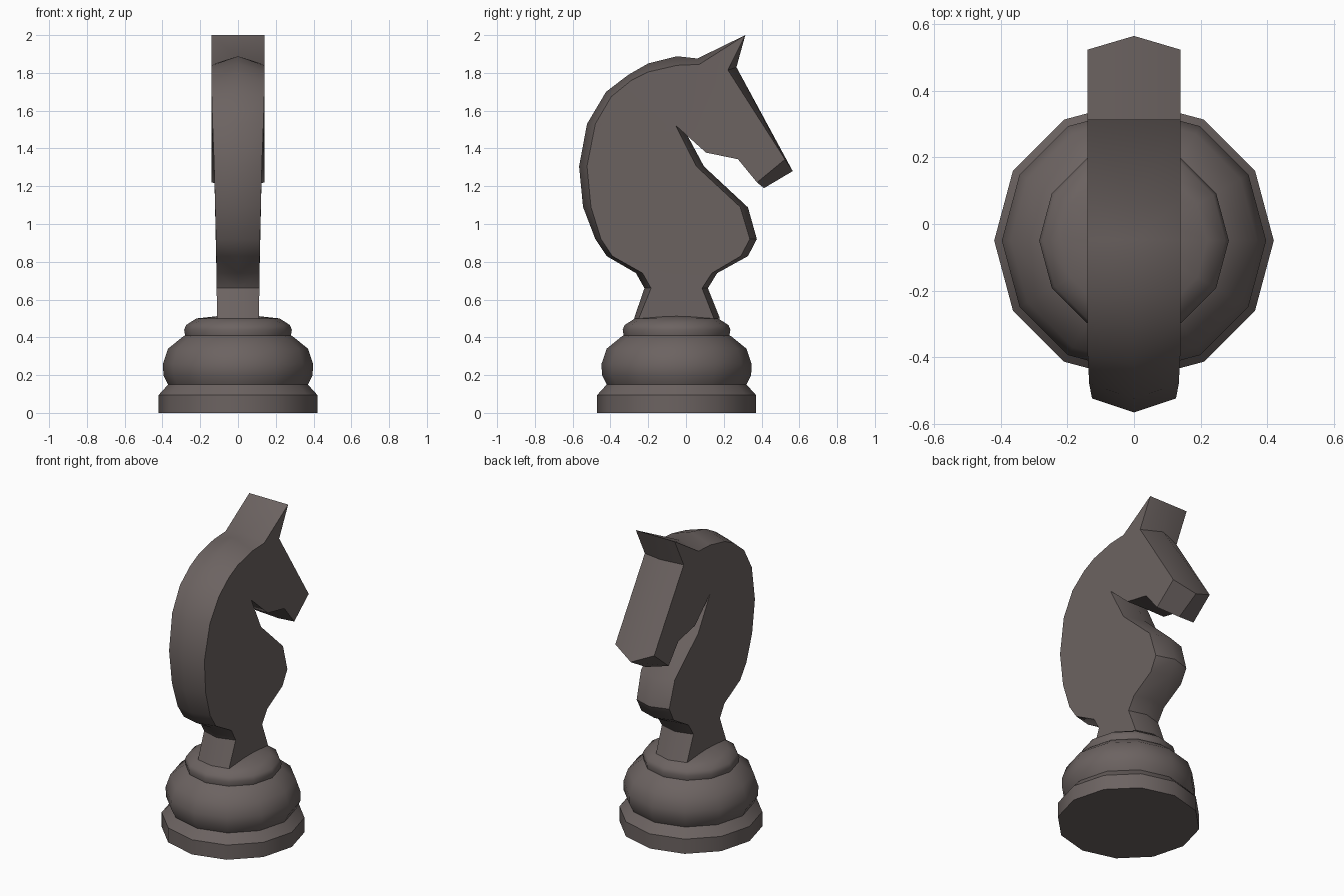
import bpy, bmesh, math

mat = bpy.data.materials.new("dark_warm_grey")
mat.diffuse_color = (0.15, 0.125, 0.12, 1)


def finish(name, bm):
    bmesh.ops.recalc_face_normals(bm, faces=bm.faces[:])
    me = bpy.data.meshes.new(name)
    bm.to_mesh(me)
    bm.free()
    me.materials.append(mat)
    ob = bpy.data.objects.new(name, me)
    bpy.context.collection.objects.link(ob)
    bpy.ops.object.select_all(action='DESELECT')
    ob.select_set(True)
    bpy.context.view_layer.objects.active = ob
    bpy.ops.object.shade_smooth_by_angle(angle=math.radians(40))
    return ob


# Turned pedestal: 12-sided lathe of (radius, height)
SIDES = 12
profile = [(0.42, 0), (0.42, 0.095), (0.37, 0.15), (0.395, 0.2), (0.397, 0.26),
           (0.37, 0.34), (0.29, 0.405), (0.28, 0.41), (0.285, 0.44),
           (0.275, 0.465), (0.22, 0.5), (0.11, 0.512)]
bm = bmesh.new()
rings = [[bm.verts.new((r * math.cos(2 * math.pi * i / SIDES),
                        -0.05 + r * math.sin(2 * math.pi * i / SIDES), z))
          for i in range(SIDES)] for r, z in profile]
for a, b in zip(rings, rings[1:]):
    for i in range(SIDES):
        j = (i + 1) % SIDES
        bm.faces.new((a[i], a[j], b[j], b[i]))
bm.faces.new(rings[0])
bm.faces.new(rings[-1])
finish("pedestal", bm)

# Horse head outline: (ridge y, ridge z, side y, side z)
outline = [
    # back of neck and mane
    (-0.275, 0.5, -0.25, 0.5), (-0.22, 0.66, -0.185, 0.66),
    (-0.265, 0.74, -0.23, 0.74), (-0.42, 0.83, -0.39, 0.83),
    (-0.48, 0.92, -0.45, 0.92), (-0.545, 1.09, -0.503, 1.09),
    (-0.566, 1.305, -0.524, 1.305), (-0.524, 1.53, -0.48, 1.53),
    (-0.423, 1.7, -0.395, 1.675), (-0.305, 1.79, -0.29, 1.76),
    (-0.2, 1.85, -0.2, 1.805), (-0.048, 1.888, -0.048, 1.84),
    (0.06, 1.876, 0.07, 1.845),
    # ear, face and muzzle
    (0.314, 2.0, 0.314, 2.0), (0.267, 1.83, 0.222, 1.815),
    (0.565, 1.28, 0.524, 1.342), (0.413, 1.19, 0.376, 1.22),
    (0.28, 1.35, 0.275, 1.343), (0.106, 1.38, 0.106, 1.378),
    # throat and chest
    (-0.02, 1.52, -0.055, 1.522), (0.095, 1.305, 0.055, 1.305),
    (0.328, 1.088, 0.287, 1.09), (0.375, 0.92, 0.338, 0.92),
    (0.328, 0.83, 0.29, 0.83), (0.165, 0.74, 0.137, 0.74),
    (0.116, 0.66, 0.085, 0.66), (0.18, 0.5, 0.148, 0.5)]


def half_width(i, z):
    # head is full width, neck tapers towards the pedestal
    if 12 <= i <= 18:
        return 0.139
    steps = [(0.5, 0.111), (0.9, 0.116), (1.3, 0.126), (1.65, 0.139), (2.1, 0.139)]
    for (z0, w0), (z1, w1) in zip(steps, steps[1:]):
        if z <= z1:
            return w0 + (w1 - w0) * (z - z0) / (z1 - z0)


bm = bmesh.new()
ridge = [bm.verts.new((0, p[0], p[1])) for p in outline]
caps = []
n = len(outline)
for side in (-1, 1):
    rim = [bm.verts.new((side * half_width(i, p[3]), p[2], p[3]))
           for i, p in enumerate(outline)]
    for i in range(n):
        j = (i + 1) % n
        bm.faces.new((ridge[i], ridge[j], rim[j], rim[i]))
    caps.append(bm.faces.new(rim))
bm.normal_update()
bmesh.ops.triangulate(bm, faces=caps)
finish("horse_head", bm)
